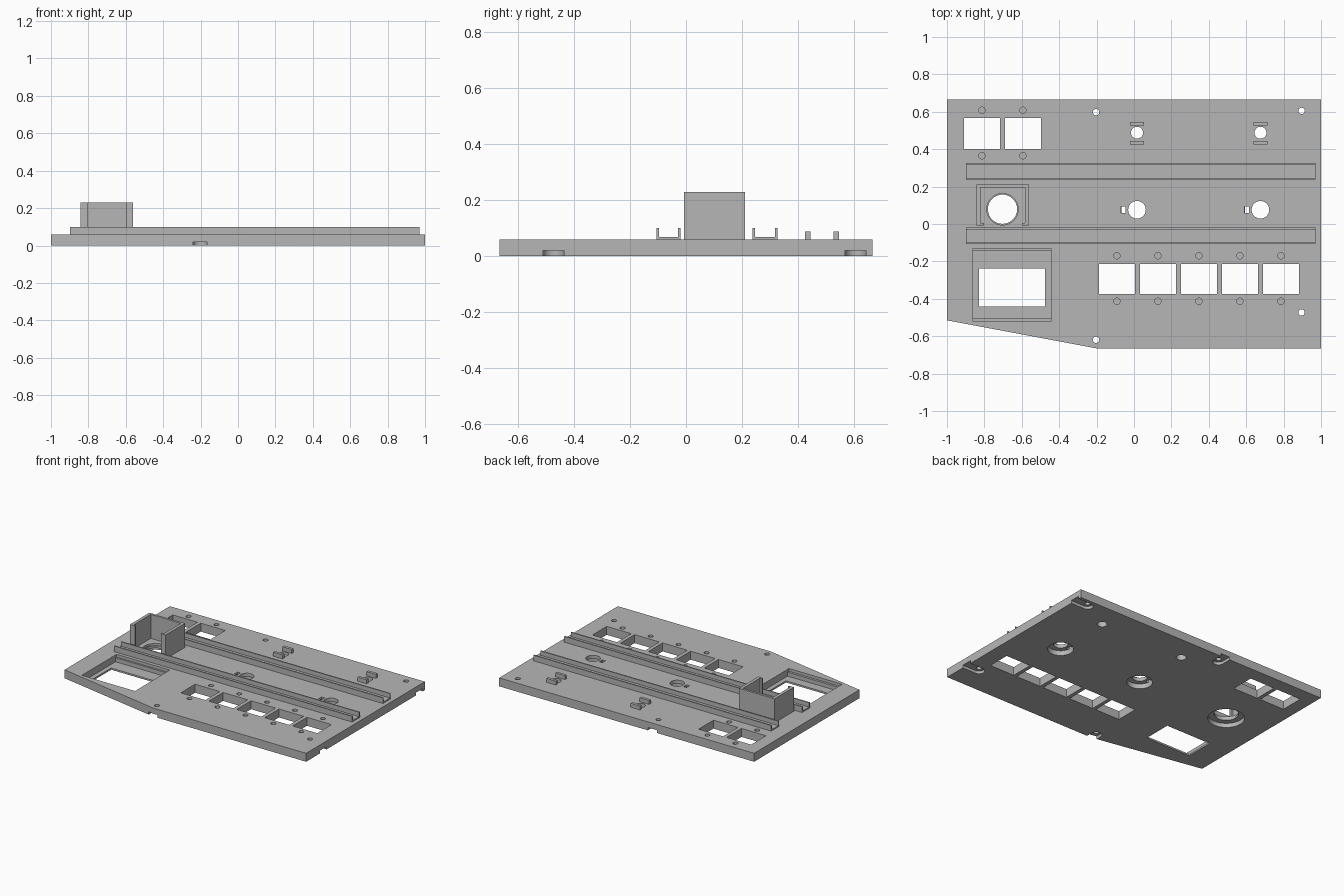
import bpy, bmesh, math
from mathutils import Matrix

if "Cube" in bpy.data.objects:
    bpy.data.objects.remove(bpy.data.objects["Cube"])

T = 0.06  # plate thickness

grey = bpy.data.materials.new("plain grey")
grey.diffuse_color = (0.47, 0.47, 0.47, 1)
grey.use_nodes = True
grey.node_tree.nodes["Principled BSDF"].inputs["Base Color"].default_value = grey.diffuse_color


def make_object(name, bm):
    bmesh.ops.recalc_face_normals(bm, faces=bm.faces)
    me = bpy.data.meshes.new(name)
    bm.to_mesh(me)
    bm.free()
    me.materials.append(grey)
    ob = bpy.data.objects.new(name, me)
    bpy.context.collection.objects.link(ob)
    return ob


def prism(name, pts, z0, z1):
    bm = bmesh.new()
    face = bm.faces.new([bm.verts.new((x, y, z0)) for x, y in pts])
    new = bmesh.ops.extrude_face_region(bm, geom=[face])["geom"]
    bmesh.ops.translate(bm, vec=(0, 0, z1 - z0),
                        verts=[v for v in new if isinstance(v, bmesh.types.BMVert)])
    return make_object(name, bm)


def box(name, x0, x1, y0, y1, z0, z1):
    return prism(name, [(x0, y0), (x1, y0), (x1, y1), (x0, y1)], z0, z1)


def disc(name, x, y, r, z0, z1, n=40):
    return prism(name, [(x + r * math.cos(2 * math.pi * i / n),
                         y + r * math.sin(2 * math.pi * i / n)) for i in range(n)], z0, z1)


cutters = []


def cut_box(*a):
    cutters.append(box("cutter", *a))


def cut_disc(*a):
    cutters.append(disc("cutter", *a))


# Panel plate with one slanted front corner
plate = prism("panel_plate", [(-1, 0.665), (-1, -0.515), (-0.2, -0.665),
                              (1, -0.665), (1, 0.665)], 0, T)
LO, HI = -0.05, T + 0.05

# Rectangular switch openings, each with a blind screw hole above and below
PITCH = 0.2193
for count, x0, y0, y1, sy0, sy1 in ((5, -0.187, -0.373, -0.213, -0.413, -0.170),
                                    (2, -0.909, 0.402, 0.568, 0.365, 0.608)):
    for i in range(count):
        x = x0 + i * PITCH
        cut_box(x, x + 0.193, y0, y1, LO, HI)
        for sy in (sy0, sy1):
            cut_disc(x + 0.0955, sy, 0.017, 0.02, HI, 24)

# Mounting holes with rounded slots underneath that run out to the edge
for x, y, ex, ey in ((-0.203, 0.598, 0, 1), (-0.203, -0.619, 0, -1),
                     (0.896, 0.605, 1, 0), (0.896, -0.473, 1, 0)):
    cut_disc(x, y, 0.017, LO, HI, 24)
    cut_disc(x, y, 0.037, LO, 0.02)
    if ex:
        cut_box(x, 1.05, y - 0.037, y + 0.037, LO, 0.02)
    else:
        cut_box(x - 0.037, x + 0.037, min(y, ey * 0.72), max(y, ey * 0.72), LO, 0.02)

# Knob holes with counterbores below and a key slot beside, lamp holes behind
for x in (0.016, 0.676):
    cut_disc(x, 0.076, 0.047, LO, HI)
    cut_disc(x, 0.076, 0.083, LO, 0.035)
    cut_box(x - 0.086, x - 0.062, 0.06, 0.094, 0.035, HI)
    cut_disc(x, 0.488, 0.032, LO, HI)

# Large round hole with a counterbore below
cut_disc(-0.703, 0.079, 0.078, LO, HI, 56)
cut_disc(-0.703, 0.079, 0.084, 0.045, HI, 56)
cut_disc(-0.703, 0.079, 0.118, LO, 0.03, 56)

# Display window inside a stepped pocket
cut_box(-0.829, -0.476, -0.44, -0.237, LO, HI)
cut_box(-0.861, -0.444, -0.504, -0.143, 0.012, HI)
cut_box(-0.861, -0.444, -0.52, -0.13, 0.04, HI)

for c in cutters:
    m = plate.modifiers.new("cut", "BOOLEAN")
    m.operation, m.solver, m.object = "DIFFERENCE", "EXACT", c
bpy.context.view_layer.update()
cut_mesh = bpy.data.meshes.new_from_object(
    plate.evaluated_get(bpy.context.evaluated_depsgraph_get()))
plate.modifiers.clear()
plate.data = cut_mesh
plate.data.materials.clear()
plate.data.materials.append(grey)
for p in plate.data.polygons:
    p.material_index = 0
for c in cutters:
    bpy.data.objects.remove(c, do_unlink=True)

# Round walls smooth, everything else sharp
bpy.ops.object.select_all(action="DESELECT")
plate.select_set(True)
bpy.context.view_layer.objects.active = plate
bpy.ops.object.shade_smooth_by_angle(angle=math.radians(30))


# Two long channel rails, swept from one U profile
def rail(name, y0, y1):
    t, low, top = 0.009, 0.069, 0.10
    prof = [(y0, T), (y1, T), (y1, top), (y1 - t, top), (y1 - t, low),
            (y0 + t, low), (y0 + t, top), (y0, top)]
    ob = prism(name, prof, -0.897, 0.97)
    # profile axes (y, z, x) turned into (x, y, z)
    ob.data.transform(Matrix(((0, 0, 1, 0), (1, 0, 0, 0), (0, 1, 0, 0), (0, 0, 0, 1))))
    return ob


rail("rear_rail", 0.238, 0.326)
rail("front_rail", -0.106, -0.02)

# Upright holder, a C-shaped wall open towards the front
l, r, f, b, t = -0.842, -0.562, -0.007, 0.21, 0.022
prism("upright_holder", [(l, f), (-0.803, f), (-0.803, f + 0.012), (l + t, f + 0.012),
                         (l + t, b - 0.016), (r - t, b - 0.016), (r - t, f + 0.012),
                         (-0.598, f + 0.012), (-0.598, f), (r, f), (r, b), (l, b)], T, 0.23)

# Small clip bars in front of and behind each lamp hole
for side, x in (("left", 0.016), ("right", 0.676)):
    for end, y in (("front", 0.434), ("rear", 0.536)):
        box(f"{side}_{end}_clip", x - 0.037, x + 0.037, y - 0.01, y + 0.01, T, 0.088)
